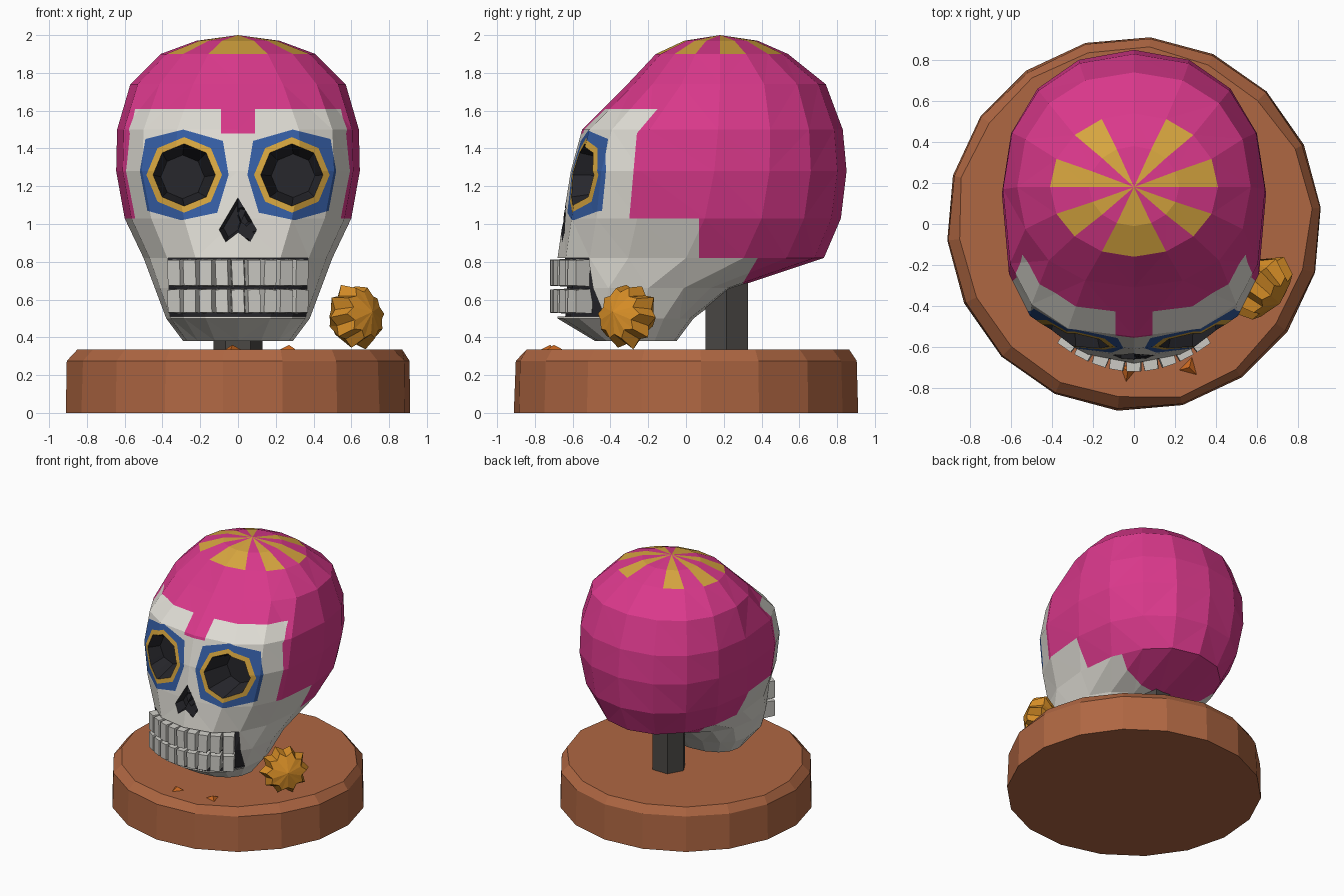
import bpy, bmesh, random
from math import sin, cos, atan, atan2, radians, degrees, copysign
from mathutils import Vector, Matrix

random.seed(4)
if "Cube" in bpy.data.objects:
    bpy.data.objects.remove(bpy.data.objects["Cube"], do_unlink=True)


def material(name, r, g, b):
    m = bpy.data.materials.new(name)
    m.use_nodes = True
    m.diffuse_color = (r, g, b, 1)
    for node in m.node_tree.nodes:
        if node.type == "BSDF_PRINCIPLED":
            node.inputs["Base Color"].default_value = (r, g, b, 1)
            node.inputs["Roughness"].default_value = 0.9
    return m


bone = material("bone white", 0.74, 0.72, 0.66)
pink = material("hot pink", 0.70, 0.04, 0.26)
gold = material("gold yellow", 0.68, 0.38, 0.05)
blue = material("deep blue", 0.035, 0.11, 0.37)
dark = material("socket black", 0.02, 0.02, 0.025)
tooth = material("tooth grey", 0.62, 0.61, 0.57)
metal = material("post grey", 0.07, 0.065, 0.06)
clay = material("clay brown", 0.43, 0.135, 0.055)
orange = material("flower orange", 0.68, 0.27, 0.02)
rust = material("fallen petal", 0.60, 0.14, 0.015)
BONE, PINK, GOLD, BLUE, DARK = range(5)


def make(name, bm, *mats):
    bmesh.ops.recalc_face_normals(bm, faces=bm.faces)
    mesh = bpy.data.meshes.new(name)
    bm.to_mesh(mesh)
    bm.free()
    for m in mats:
        mesh.materials.append(m)
    obj = bpy.data.objects.new(name, mesh)
    bpy.context.collection.objects.link(obj)
    return obj


def loft(bm, rings, tip=None, tail=None):
    """Skin rings of points, closing the ends with a point or a flat cap."""
    loops = [[bm.verts.new(p) for p in ring] for ring in rings]
    n = len(loops[0])
    for lo, hi in zip(loops, loops[1:]):
        for k in range(n):
            j = (k + 1) % n
            bm.faces.new((lo[k], lo[j], hi[j], hi[k]))
    for loop, point in ((loops[-1], tip), (loops[0], tail)):
        if point is None:
            bm.faces.new(loop)
        else:
            v = bm.verts.new(point)
            for k in range(n):
                bm.faces.new((loop[k], loop[(k + 1) % n], v))


def cut(bm, poly, axis, colour, keep=lambda c: True):
    """Cut a convex outline through the kept faces and paint its inside."""
    def lift(p):
        return Vector((0, *p)) if axis == "x" else Vector((p[0], 0, p[1]))

    points = [lift(p) for p in poly]
    centre = sum(points, Vector()) / len(points)
    along = Vector((1, 0, 0)) if axis == "x" else Vector((0, 1, 0))
    planes = []

    def inside():
        found = []
        for f in bm.faces:
            c = f.calc_center_median()
            if keep(c) and all((c - a).dot(n) < 0 for a, n in planes):
                found.append(f)
        return found

    for a, b in zip(points, points[1:] + points[:1]):
        n = (b - a).cross(along).normalized()
        if n.dot(centre - a) > 0:
            n = -n
        faces = inside()
        geom = set(faces)
        for f in faces:
            geom.update(f.edges)
            geom.update(f.verts)
        bmesh.ops.bisect_plane(bm, geom=list(geom), dist=1e-4, plane_co=a, plane_no=n)
        planes.append((a, n))
    faces = inside()
    for f in faces:
        f.material_index = colour
    return faces


def sink(bm, faces, depth, shrink, flat):
    """Push painted faces back into the head as a dark recess."""
    new = bmesh.ops.extrude_face_region(bm, geom=faces)["geom"]
    verts = [v for v in new if isinstance(v, bmesh.types.BMVert)]
    left = [f for f in faces if f.is_valid]
    if left:
        bmesh.ops.delete(bm, geom=left, context="FACES")
    c = sum((v.co for v in verts), Vector()) / len(verts)
    for v in verts:
        v.co = c + (v.co - c) * shrink
        v.co.y = (c.y if flat else v.co.y) + depth
        for f in v.link_faces:
            f.material_index = DARK


# Skull rings: height, half width, front, back, widest y, squareness of the front
levels = [
    (0.38, 0.29, -0.48, -0.05, -0.25, 2.2), (0.50, 0.38, -0.68, 0.04, -0.23, 2.4),
    (0.66, 0.44, -0.67, 0.25, -0.2, 2.4), (0.82, 0.50, -0.68, 0.73, 0.0, 2.4),
    (1.03, 0.60, -0.65, 0.82, 0.1, 2.6), (1.28, 0.645, -0.61, 0.85, 0.15, 2.9),
    (1.50, 0.64, -0.55, 0.83, 0.17, 2.8), (1.74, 0.57, -0.31, 0.74, 0.18, 2.2),
    (1.90, 0.41, -0.16, 0.54, 0.18, 2.0), (1.97, 0.22, -0.01, 0.38, 0.18, 2.0),
]


def skull_ring(z, half, front, back, mid, square):
    ring = []
    for k in range(16):
        a = radians(22.5 * k - 90)
        power = 2 / (square if sin(a) < 0 else min(square, 2.2))
        depth = mid - front if sin(a) < 0 else back - mid
        ring.append((half * copysign(abs(cos(a)) ** power, cos(a)),
                     mid + depth * copysign(abs(sin(a)) ** power, sin(a)), z))
    return ring


bm = bmesh.new()
loft(bm, [skull_ring(*level) for level in levels], tip=(0, 0.18, 2))
bmesh.ops.triangulate(bm, faces=bm.faces)

# Pink cap, with its stepped edge at the sides and the notch on the brow
cut(bm, [(-2, 1.61), (2, 1.61), (2, 3), (-2, 3)], "x", PINK)
cut(bm, [(-0.3, 1.03), (2, 1.03), (2, 1.61), (-0.15, 1.61), (-0.26, 1.48)], "x", PINK)
cut(bm, [(0.07, 0.82), (2, 0.82), (2, 1.03), (0.07, 1.03)], "x", PINK)
cut(bm, [(0.25, 0.6), (2, 0.6), (2, 0.82), (0.38, 0.82)], "x", PINK)
front = lambda c: c.y < -0.15
cut(bm, [(-0.09, 1.48), (0.09, 1.48), (0.09, 1.61), (-0.09, 1.61)], "y", PINK, front)

# Gold rays on the crown
for f in bm.faces:
    c = f.calc_center_median()
    if c.z > 1.9 and int(abs(degrees(atan2(c.x, 0.18 - c.y))) / 22.5) % 2 == 0:
        f.material_index = GOLD

# Eyes and nose
eye_patch = [(0.08, 1.44), (0.29, 1.5), (0.49, 1.45), (0.52, 1.28),
             (0.48, 1.07), (0.30, 1.02), (0.11, 1.06), (0.05, 1.26)]
nose_half = [(0, 1.14), (0.1, 0.97), (0.065, 0.905), (0, 0.955)]


def octagon(r):
    return [(0.285 + r * cos(radians(45 * k)), 1.26 + r * sin(radians(45 * k))) for k in range(8)]


nose = []
for s in (1, -1):
    flip = lambda poly: [(s * x, z) for x, z in poly]
    cut(bm, flip(eye_patch), "y", BLUE, front)
    cut(bm, flip(octagon(0.2)), "y", GOLD, front)
    sink(bm, cut(bm, flip(octagon(0.165)), "y", DARK, front), 0.16, 0.7, True)
    nose += cut(bm, flip(nose_half), "y", DARK, front)
sink(bm, nose, 0.07, 0.75, True)

# Mouth recess
mouth = [(-0.37, 0.82), (0.37, 0.82), (0.36, 0.51), (-0.36, 0.51)]
sink(bm, cut(bm, mouth, "y", DARK, front), 0.04, 1, False)
make("skull", bm, bone, pink, gold, blue, dark)

# Two rows of teeth along the curve of the jaw
bm = bmesh.new()
for z, height in ((0.742, 0.145), (0.592, 0.13)):
    for k in range(-4, 5):
        x = 0.078 * k
        place = (Matrix.Translation((x, -0.67 + 1.1 * x * x, z))
                 @ Matrix.Rotation(atan(2.2 * x), 4, "Z")
                 @ Matrix.Rotation(random.uniform(-0.05, 0.05), 4, "Y"))
        size = Matrix.Diagonal((0.076 / cos(atan(2.2 * x)), 0.1, height, 1))
        verts = bmesh.ops.create_cube(bm, size=1)["verts"]
        for v in verts:
            if v.co.y < 0:
                v.co.x *= 0.85
                v.co.z *= 0.93
            v.co = place @ size @ v.co
make("teeth", bm, tooth)


def circle(r, z, sides, phase=0, jitter=0):
    ring = []
    for k in range(sides):
        a = radians(phase + 360 * k / sides)
        q = r - random.uniform(0, jitter)
        ring.append((q * cos(a), q * sin(a), z))
    return ring


# Support post
bm = bmesh.new()
loft(bm, [circle(0.13, 0.3, 6), circle(0.13, 0.74, 6)])
make("post", bm, metal).location.y = 0.215

# Round clay base with a chipped bevel
bm = bmesh.new()
loft(bm, [circle(0.915, 0, 18, 5), circle(0.912, 0.275, 18, 5, 0.01),
          circle(0.875, 0.335, 18, 5, 0.03)])
make("base", bm, clay)

# Pleated flower leaning on the jaw
bm = bmesh.new()
rings = []
for r, h, fold in ((0.10, -0.1, 0.9), (0.185, -0.02, 0.8), (0.15, 0.07, 0.78)):
    rings.append([Vector(p) * (fold if k % 2 else 1) + Vector((0, 0, h * (1 + 0.2 * (k % 2))))
                  for k, p in enumerate(circle(r, 0, 20, 0, 0.012))])
loft(bm, rings, tip=(0, 0, 0.12), tail=(0, 0, -0.12))
flower = make("flower", bm, orange)
flower.location = (0.625, -0.31, 0.51)
flower.rotation_euler = Vector((0.7, -0.62, 0.2)).to_track_quat("Z", "Y").to_euler()

# Fallen petals on the base
for name, x, y, turn in (("petal_center", -0.03, -0.72, 20), ("petal_left", 0.27, -0.7, 75)):
    bm = bmesh.new()
    loft(bm, [circle(0.06, 0.33, 3, turn)], tip=(0, 0, 0.36))
    make(name, bm, rust).location = (x, y, 0)
